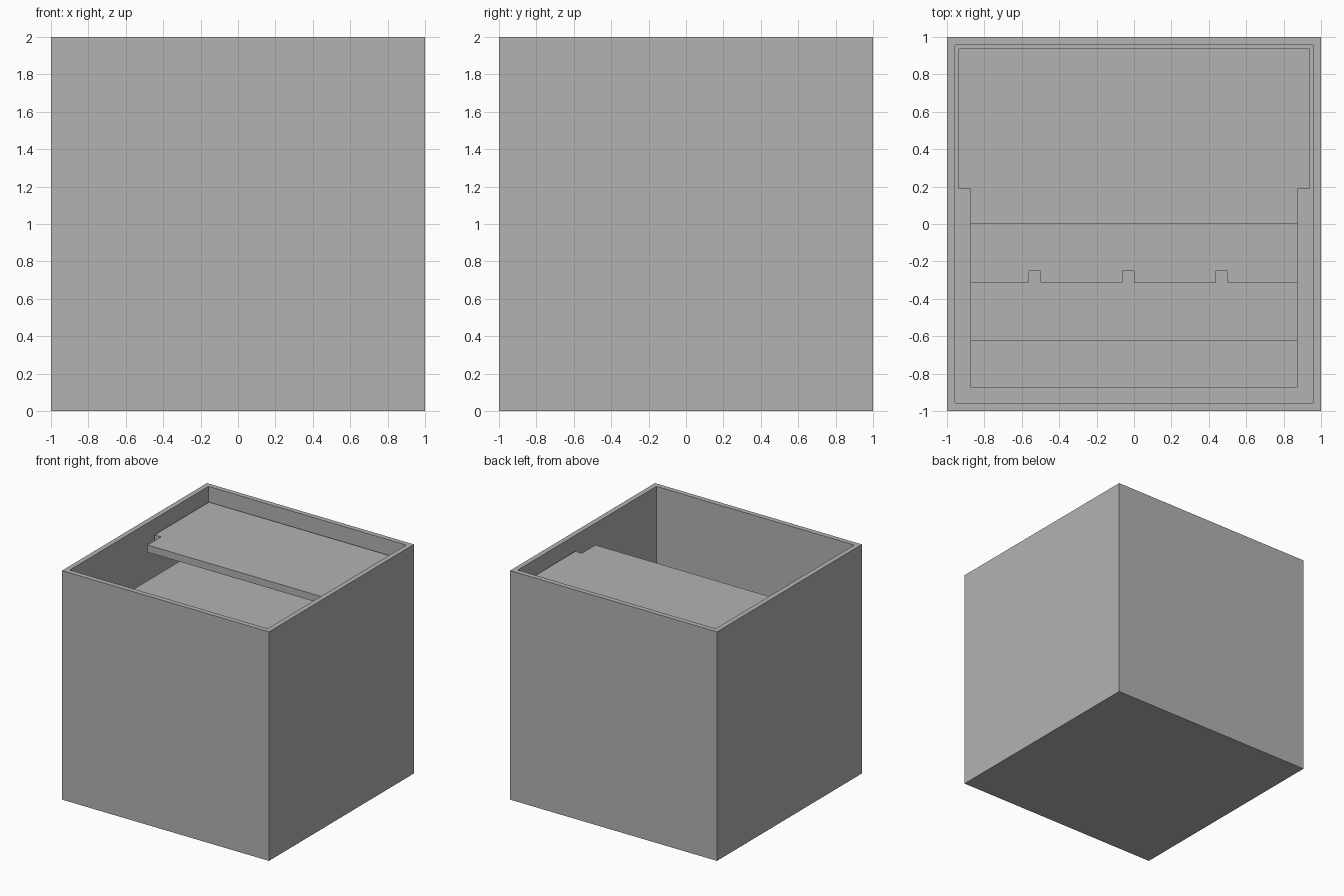
import bpy
import bmesh

default = bpy.data.objects.get("Cube")
if default:
    bpy.data.objects.remove(default, do_unlink=True)

T = 0.0625          # board thickness
INNER = 1 - T       # inside face of the walls
SLIM = INNER - T    # half width of the shelves where they clear the walls
STEP = 5 * T        # rise and run from shelf to shelf

grey = bpy.data.materials.new("plain grey")
grey.use_nodes = True
colour = (0.45, 0.45, 0.45, 1)
grey.diffuse_color = colour
grey.node_tree.nodes["Principled BSDF"].inputs["Base Color"].default_value = colour


def slab(name, outline, top, thickness=T):
    """Extrude a flat outline downwards from its top height."""
    bm = bmesh.new()
    face = bm.faces.new([bm.verts.new((x, y, top - thickness)) for x, y in outline])
    up = bmesh.ops.extrude_face_region(bm, geom=[face])["geom"]
    bmesh.ops.translate(bm, vec=(0, 0, thickness),
                        verts=[v for v in up if isinstance(v, bmesh.types.BMVert)])
    bmesh.ops.recalc_face_normals(bm, faces=bm.faces)
    mesh = bpy.data.meshes.new(name)
    bm.to_mesh(mesh)
    bm.free()
    mesh.materials.append(grey)
    obj = bpy.data.objects.new(name, mesh)
    bpy.context.collection.objects.link(obj)
    return obj


# Open box: a cube with its top inset and pushed down to the floor
box = slab("box", [(-1, -1), (1, -1), (1, 1), (-1, 1)], 2, 2)
bm = bmesh.new()
bm.from_mesh(box.data)
bm.faces.ensure_lookup_table()
top = max(bm.faces, key=lambda f: f.calc_center_median().z)
bmesh.ops.inset_region(bm, faces=[top], thickness=T)
floor = bmesh.ops.extrude_face_region(bm, geom=[top])["geom"]
bmesh.ops.translate(bm, vec=(0, 0, T - 2),
                    verts=[v for v in floor if isinstance(v, bmesh.types.BMVert)])
if top.is_valid:
    bmesh.ops.delete(bm, geom=[top], context="FACES_ONLY")
bmesh.ops.recalc_face_normals(bm, faces=bm.faces)
bm.to_mesh(box.data)
bm.free()

# Top shelf: full width at the back, slimmer towards its front edge
shoulder = 3 * T
slab("top_shelf", [(-SLIM, 0), (SLIM, 0), (SLIM, shoulder), (INNER, shoulder),
                   (INNER, INNER), (-INNER, INNER), (-INNER, shoulder),
                   (-SLIM, shoulder)], 2 - 2 * T)

# Lower shelves step down towards the front; the second has three slots
for i, name in enumerate(["second_shelf", "third_shelf", "lowest_shelf"], start=1):
    front = max(-i * STEP, -SLIM)
    outline = [(-SLIM, front)]
    if i == 1:
        for x in (-0.5, 0, 0.5):
            outline += [(x - T, front), (x - T, front + T), (x, front + T), (x, front)]
    outline += [(SLIM, front), (SLIM, INNER), (-SLIM, INNER)]
    slab(name, outline, 2 - 2 * T - i * STEP)
